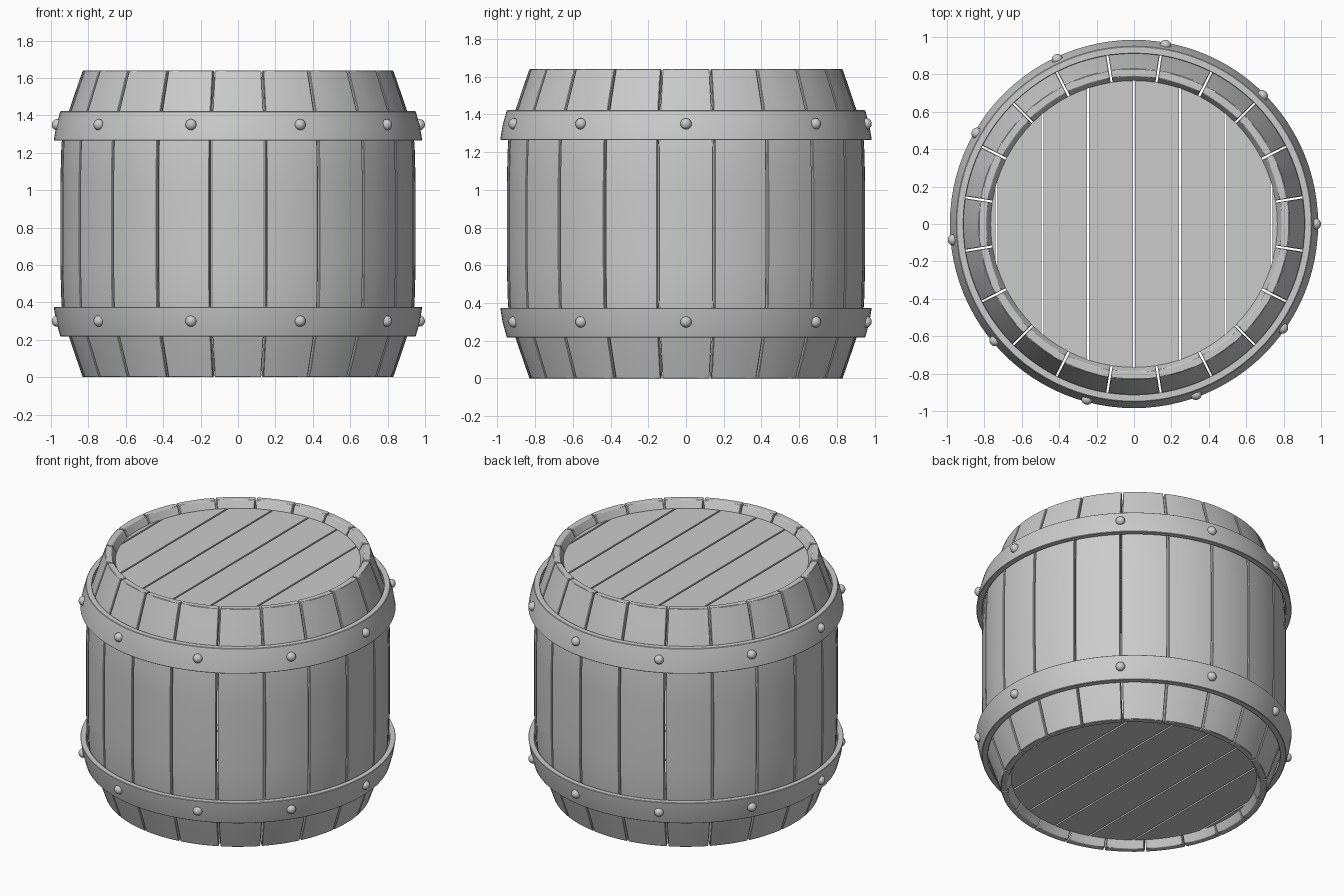
import bpy, bmesh, math
from math import sin, cos, pi, radians

if "Cube" in bpy.data.objects:
    bpy.data.objects.remove(bpy.data.objects["Cube"])

H = 1.64          # barrel height
GAP = 0.011       # gap between boards


def make(name, bm, angle=35, bevel=0.0):
    bmesh.ops.recalc_face_normals(bm, faces=bm.faces)
    me = bpy.data.meshes.new(name)
    bm.to_mesh(me)
    bm.free()
    ob = bpy.data.objects.new(name, me)
    bpy.context.collection.objects.link(ob)
    if bevel:
        mod = ob.modifiers.new("soft_edges", 'BEVEL')
        mod.width, mod.segments = bevel, 1
        mod.limit_method, mod.angle_limit = 'ANGLE', radians(50)
    bpy.ops.object.select_all(action='DESELECT')
    ob.select_set(True)
    bpy.context.view_layer.objects.active = ob
    bpy.ops.object.shade_smooth_by_angle(angle=radians(angle))
    return ob


def bridge(bm, a, b):
    n = len(a)
    for i in range(n):
        bm.faces.new((a[i], a[(i + 1) % n], b[(i + 1) % n], b[i]))


# Staves: closed radial profile (r, z), lower half mirrored to the upper half
outer = [(0.83, 0), (0.868, 0.11), (0.905, 0.22), (0.932, 0.31), (0.944, 0.39), (0.95, 0.6)]
inner = [(0.79, 0), (0.765, 0.05), (0.805, 0.13), (0.845, 0.22), (0.885, 0.38), (0.89, 0.6)]
flip = lambda pts: [(r, H - z) for r, z in reversed(pts)]
out_side = outer + flip(outer)
in_side = inner + flip(inner)
profile = out_side + in_side[::-1]
COUNT, STEPS = 20, 4
for k in range(COUNT):
    bm = bmesh.new()
    mid = 2 * pi * k / COUNT
    cols = []
    for s in range(STEPS + 1):
        t = 2 * s / STEPS - 1
        col = []
        for r, z in profile:
            a = mid + t * (pi / COUNT - GAP / 2 / r)
            col.append(bm.verts.new((r * cos(a), r * sin(a), z)))
        cols.append(col)
    for a, b in zip(cols, cols[1:]):
        bridge(bm, a, b)
    # side walls as quads between the outer and inner profile
    n = len(out_side)
    for c in (cols[0], cols[-1]):
        for i in range(n - 1):
            bm.faces.new((c[i], c[i + 1], c[-2 - i], c[-1 - i]))
    make(f"stave_{k + 1:02d}", bm, bevel=0.003)


# Metal hoops: lathed strip, flared toward the middle of the barrel
def hoop(name, mirrored):
    pts = [(0.95, 0.218), (0.972, 0.297), (0.985, 0.375),
           (0.947, 0.375), (0.934, 0.297), (0.911, 0.218)]
    bm = bmesh.new()
    n = 96
    rings = []
    for i in range(n):
        a = 2 * pi * i / n
        rings.append([bm.verts.new((r * cos(a), r * sin(a), H - z if mirrored else z))
                      for r, z in pts])
    for i in range(n):
        bridge(bm, rings[i], rings[(i + 1) % n])
    make(name, bm, bevel=0.003)


# Rivets: flattened domes stepping 35 degrees round the hoop
def rivets(name, z):
    bm = bmesh.new()
    for k in range(10):
        a = radians(-35 * k)
        new = bmesh.ops.create_uvsphere(bm, u_segments=16, v_segments=10, radius=0.03)['verts']
        for v in new:
            x, y, w = v.co
            r = 0.971 + w * 0.95
            v.co = (r * cos(a) - x * sin(a), r * sin(a) + x * cos(a), z + y)
    make(name, bm, angle=60)


hoop("lower_hoop", False)
hoop("upper_hoop", True)
rivets("lower_rivets", 0.3)
rivets("upper_rivets", 1.35)


# Heads: boards along y, trimmed to a circle
def head(name, z0, z1):
    R, W = 0.768, 0.245
    for k in range(8):
        x0 = max((k - 4) * W + GAP / 2, -R + 0.001) if k else -R + 0.001
        x1 = (k - 3) * W - GAP / 2 if k < 7 else R - 0.001
        if k == 0:
            x0, x1 = -R + 0.001, -3 * W - GAP / 2
        elif k == 7:
            x0, x1 = 3 * W + GAP / 2, R - 0.001
        xs = [x0 + (x1 - x0) * i / 10 for i in range(11)]
        line = [(x, math.sqrt(R * R - x * x)) for x in xs]
        loop = line + [(x, -y) for x, y in reversed(line)]
        bm = bmesh.new()
        low = [bm.verts.new((x, y, z0)) for x, y in loop]
        high = [bm.verts.new((x, y, z1)) for x, y in loop]
        bridge(bm, low, high)
        bm.faces.new(low)
        bm.faces.new(high)
        make(f"{name}_board_{k + 1}", bm)


head("bottom_head", 0.05, 0.10)
head("top_head", H - 0.10, H - 0.05)
